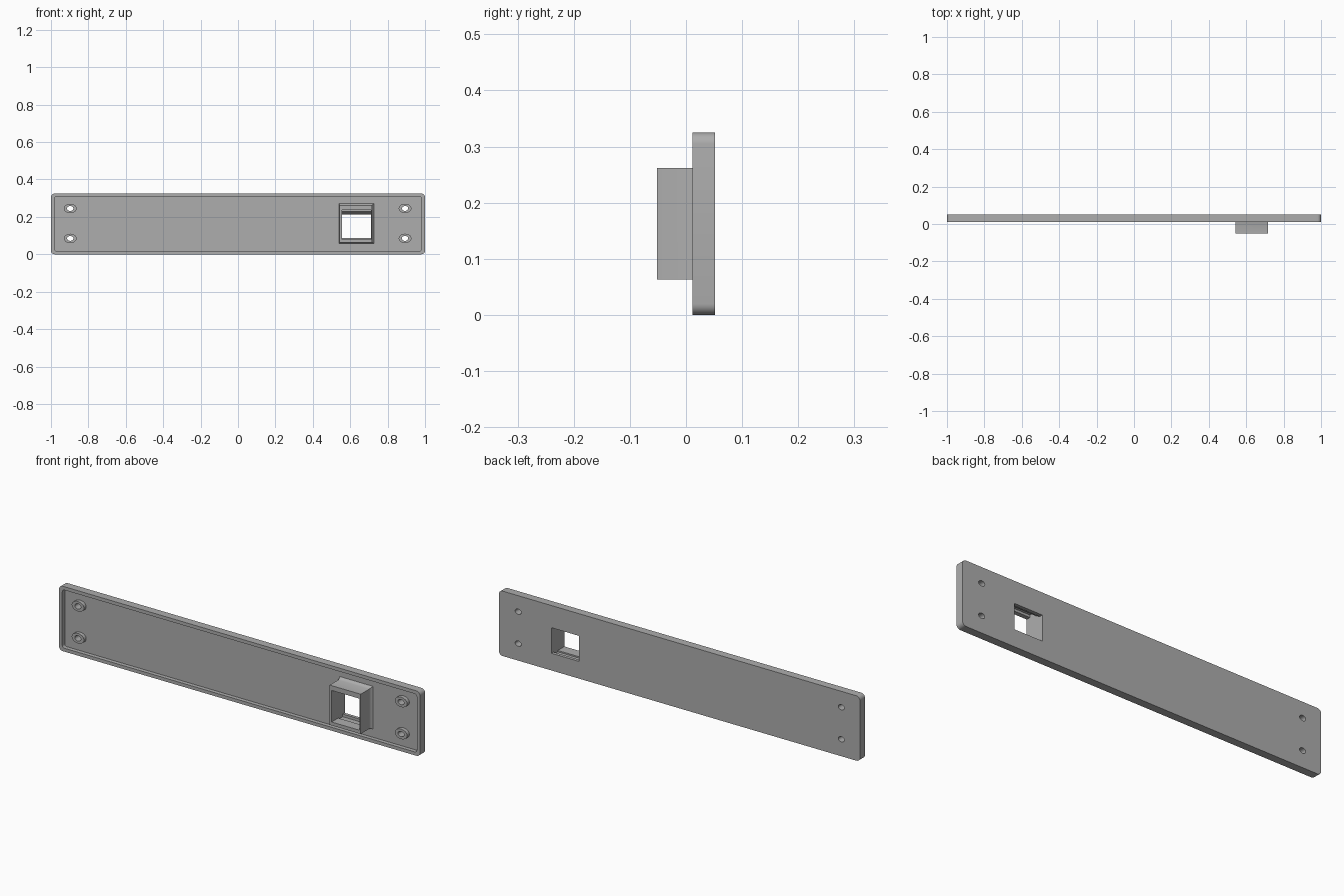
import bpy, bmesh, math

if "Cube" in bpy.data.objects:
    bpy.data.objects.remove(bpy.data.objects["Cube"], do_unlink=True)

grey = bpy.data.materials.new("plain grey")
grey.use_nodes = True
COLOUR = (0.42, 0.42, 0.42, 1)
grey.diffuse_color = COLOUR
grey.node_tree.nodes["Principled BSDF"].inputs["Base Color"].default_value = COLOUR


def loft(name, rings):
    """Solid through matching rings of 3D points, capped at both ends."""
    bm = bmesh.new()
    loops = [[bm.verts.new(p) for p in ring] for ring in rings]
    n = len(loops[0])
    for a, b in zip(loops, loops[1:]):
        for i in range(n):
            j = (i + 1) % n
            bm.faces.new((a[i], a[j], b[j], b[i]))
    bm.faces.new(loops[0])
    bm.faces.new(loops[-1])
    bmesh.ops.recalc_face_normals(bm, faces=bm.faces)
    mesh = bpy.data.meshes.new(name)
    bm.to_mesh(mesh)
    bm.free()
    mesh.materials.append(grey)
    ob = bpy.data.objects.new(name, mesh)
    bpy.context.collection.objects.link(ob)
    return ob


def rounded(x0, x1, z0, z1, r, y, steps=6):
    """Rounded rectangle facing the front."""
    corners = ((x1 - r, z1 - r), (x0 + r, z1 - r), (x0 + r, z0 + r), (x1 - r, z0 + r))
    return [(cx + r * math.cos(a), y, cz + r * math.sin(a))
            for k, (cx, cz) in enumerate(corners)
            for a in [(k + i / steps) * math.pi / 2 for i in range(steps + 1)]]


def ellipse(x, z, rx, rz, y, n=32):
    return [(x + rx * math.cos(i * math.tau / n), y, z + rz * math.sin(i * math.tau / n))
            for i in range(n)]


def rect(x0, x1, z0, z1, y):
    return [(x0, y, z0), (x1, y, z0), (x1, y, z1), (x0, y, z1)]


def cut(target, cutters):
    """Subtract the cutters and bake the result."""
    for c in cutters:
        c.hide_render = True
        mod = target.modifiers.new("cut", "BOOLEAN")
        mod.operation = "DIFFERENCE"
        mod.solver = "EXACT"
        mod.object = c
    deps = bpy.context.evaluated_depsgraph_get()
    mesh = bpy.data.meshes.new_from_object(target.evaluated_get(deps))
    target.modifiers.clear()
    target.data = mesh


FRONT, FLOOR, BACK, TOP = 0.012, 0.032, 0.052, 0.325
EMBED = FLOOR + 0.002
helpers = []

# Panel with a shallow tray on the front
panel = loft("panel", [rounded(-1, 1, 0, TOP, 0.02, y) for y in (FRONT, BACK)])
tray = loft("tray_cutter", [rounded(-0.982, 0.982, 0.017, TOP - 0.017, 0.012, y)
                            for y in (FRONT - 0.1, FLOOR)])
helpers.append(tray)

# Jack housing, flaring out where it meets the panel
X0, X1, Z0, Z1 = 0.544, 0.716, 0.063, 0.262
housing = loft("jack_housing", [rect(X0 - f * 0.3, X1 + f, Z0 - f * 0.4, Z1 + f, y)
                                for y, f in ((-BACK, 0), (0.016, 0), (0.024, 0.003),
                                             (0.029, 0.007), (EMBED, 0.012))])

# Stepped opening through housing and panel, as a side profile
steps = [(0.08, 0.086), (0.036, 0.086), (0.036, 0.073), (0, 0.073), (0, 0.08), (-0.08, 0.08),
         (-0.08, 0.238), (-0.03, 0.238), (-0.03, 0.25), (0.01, 0.25), (0.01, 0.228),
         (0.036, 0.214), (0.08, 0.214)]
opening = loft("opening_cutter", [[(x, y, z) for y, z in steps] for x in (0.555, 0.71)])
helpers.append(opening)

# Oval screw bosses with through slots
holes, bosses = [], []
for side, sx in (("left", 0.893), ("right", -0.897)):
    for level, z in (("lower", 0.085), ("upper", 0.245)):
        hole = loft("hole_cutter", [ellipse(sx, z, 0.017, 0.013, y) for y in (-0.1, 0.1)])
        boss = loft(f"{side}_{level}_screw_boss",
                    [ellipse(sx, z, 0.034, 0.025, y) for y in (FRONT + 0.002, EMBED)])
        cut(boss, [hole])
        holes.append(hole)
        bosses.append(boss)
helpers += holes

cut(panel, [tray, opening] + holes)
cut(housing, [opening])
for h in helpers:
    bpy.data.objects.remove(h, do_unlink=True)

# Smooth the rounded edges, keep the rest crisp
bpy.ops.object.select_all(action="DESELECT")
for ob in [panel, housing] + bosses:
    ob.select_set(True)
bpy.context.view_layer.objects.active = panel
bpy.ops.object.shade_smooth_by_angle(angle=math.radians(30))
